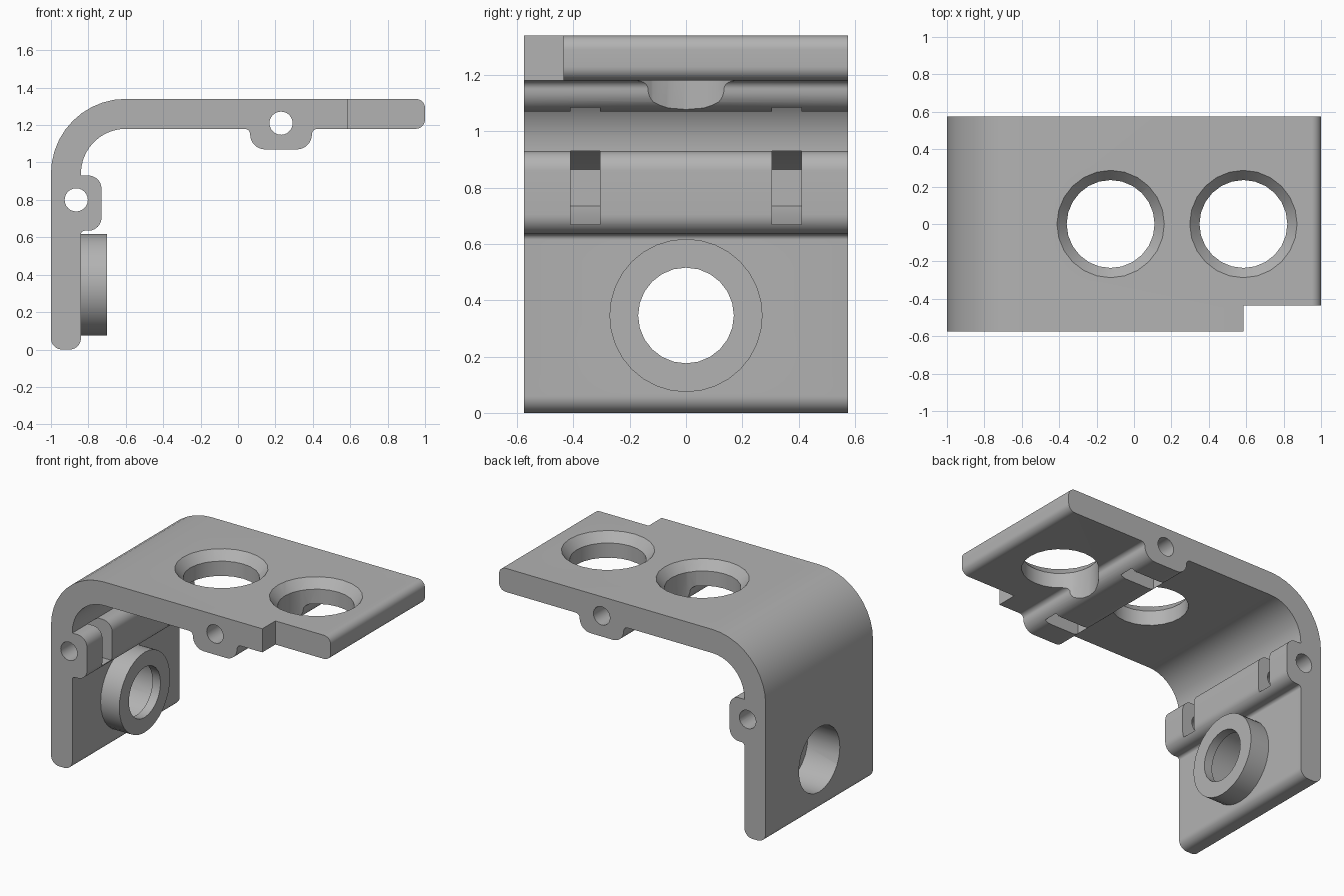
import bpy, bmesh, math
from mathutils import Vector, Matrix

if "Cube" in bpy.data.objects:
    bpy.data.objects.remove(bpy.data.objects["Cube"], do_unlink=True)

grey = bpy.data.materials.new("plain grey")
grey.use_nodes = True
colour = (0.45, 0.45, 0.45, 1)
grey.diffuse_color = colour
grey.node_tree.nodes["Principled BSDF"].inputs["Base Color"].default_value = colour

HALF = 0.575                      # half the bracket width
WALL_PIN = Vector((-0.865, 0, 0.8))
TOP_PIN = Vector((0.23, 0, 1.21))


def finish(name, bm):
    bmesh.ops.recalc_face_normals(bm, faces=bm.faces)
    mesh = bpy.data.meshes.new(name)
    bm.to_mesh(mesh)
    bm.free()
    mesh.materials.append(grey)
    obj = bpy.data.objects.new(name, mesh)
    bpy.context.collection.objects.link(obj)
    return obj


def rounded(corners, steps=10):
    """Fillet every (x, z, radius) corner of a closed outline."""
    out = []
    for i, (x, z, r) in enumerate(corners):
        p = Vector((x, z))
        if r == 0:
            out.append(p)
            continue
        a = (Vector(corners[i - 1][:2]) - p).normalized()
        b = (Vector(corners[(i + 1) % len(corners)][:2]) - p).normalized()
        centre = p + (a + b) * r          # all corners are right angles
        for k in range(steps + 1):
            t = k / steps * math.pi / 2
            out.append(centre - b * r * math.cos(t) - a * r * math.sin(t))
    return out


def prism(name, outline, y0, y1):
    bm = bmesh.new()
    face = bm.faces.new([bm.verts.new((x, y0, z)) for x, z in outline])
    side = bmesh.ops.extrude_face_region(bm, geom=[face])["geom"]
    moved = [v for v in side if isinstance(v, bmesh.types.BMVert)]
    bmesh.ops.translate(bm, verts=moved, vec=(0, y1 - y0, 0))
    return finish(name, bm)


def tube(name, start, end, r1, r2=None, sides=24):
    start, end = Vector(start), Vector(end)
    axis = end - start
    turn = axis.to_track_quat("Z", "Y").to_matrix().to_4x4()
    bm = bmesh.new()
    bmesh.ops.create_cone(bm, cap_ends=True, segments=sides, radius1=r1,
                          radius2=r1 if r2 is None else r2, depth=axis.length,
                          matrix=Matrix.Translation((start + end) / 2) @ turn)
    return finish(name, bm)


def combine(target, tool, operation="DIFFERENCE"):
    mod = target.modifiers.new("combine", "BOOLEAN")
    mod.operation, mod.solver, mod.object = operation, "EXACT", tool
    bpy.context.view_layer.objects.active = target
    bpy.ops.object.modifier_apply(modifier=mod.name)
    bpy.data.objects.remove(tool, do_unlink=True)


# Bent plate with both pin bosses, in one side profile
bracket = prism("bracket", rounded([
    (-1, 0, .06), (-1, 1.34, .4), (1, 1.34, .05), (1, 1.18, .05),
    (.395, 1.18, .03), (.395, 1.07, .08), (.065, 1.07, .08), (.065, 1.18, .03),
    (-.84, 1.18, .24), (-.84, .93, 0), (-.73, .93, .07), (-.73, .635, .07),
    (-.84, .635, .02), (-.84, 0, .06)]), -HALF, HALF)

# Raised collar on the upright, with a stepped bore
combine(bracket, tube("collar", (-.9, 0, .346), (-.7, 0, .346), .272, sides=32), "UNION")
combine(bracket, tube("collar_bore", (-1.1, 0, .346), (-.6, 0, .346), .17))
combine(bracket, tube("collar_counterbore", (-1.1, 0, .346), (-.76, 0, .346), .22))

# Countersunk holes in the top plate
for x in (-.125, .585):
    combine(bracket, tube("top_hole", (x, 0, .95), (x, 0, 1.5), .235))
    combine(bracket, tube("countersink", (x, 0, 1.28), (x, 0, 1.4), .235, .339))

# Cut-away front corner
combine(bracket, prism("corner_notch", [(.585, 1), (1.1, 1), (1.1, 1.5), (.585, 1.5)],
                       -.7, -.435))

# Nut slots: half hexagon, open away from the plate
slot = [(-.113, -.065), (0, -.13), (.3, -.13), (.3, .13), (0, .13), (-.113, .065)]
wall_slot = [(WALL_PIN.x + u, WALL_PIN.z + v) for u, v in slot]
top_slot = [(TOP_PIN.x + v, TOP_PIN.z - u) for u, v in slot]
for y in (-.41, .305):
    for outline in (wall_slot, top_slot):
        combine(bracket, prism("nut_slot", outline, y, y + .105))

# Pin holes running along both bosses
for pin in (WALL_PIN, TOP_PIN):
    reach = Vector((0, .7, 0))
    combine(bracket, tube("pin_hole", pin - reach, pin + reach, .062))

bpy.ops.object.select_all(action="DESELECT")
bracket.select_set(True)
bpy.context.view_layer.objects.active = bracket
bpy.ops.object.shade_smooth_by_angle(angle=math.radians(30))
